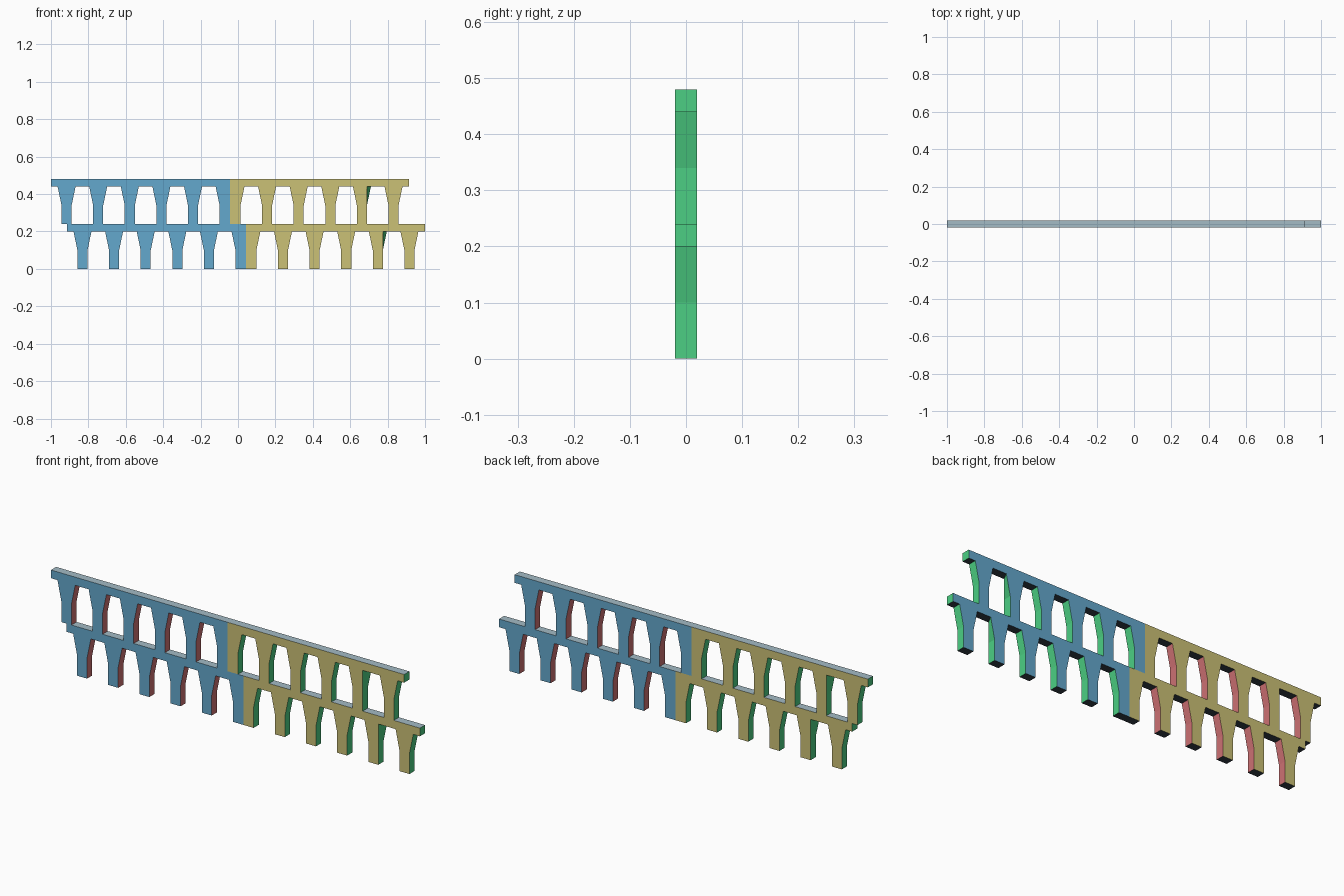
import bpy, bmesh

if "Cube" in bpy.data.objects:
    bpy.data.objects.remove(bpy.data.objects["Cube"])


def material(name, rgb):
    m = bpy.data.materials.new(name)
    lin = [((c / 255 + 0.055) / 1.055) ** 2.4 for c in rgb]
    m.diffuse_color = (*lin, 1)
    m.use_nodes = True
    m.node_tree.nodes["Principled BSDF"].inputs["Base Color"].default_value = m.diffuse_color
    return m


MATS = [material("blue", (100, 168, 205)), material("ochre", (203, 193, 118)),
        material("green", (76, 207, 131)), material("rose", (205, 113, 115)),
        material("pale_grey_blue", (163, 187, 197)), material("dark_slate", (50, 60, 69))]
BLUE, OCHRE, GREEN, ROSE, PALE, DARK = range(6)

LENGTH, DEPTH = 0.9575, 0.02          # half-tier length, half thickness
FOOT, FLARE = 0.027, 0.048            # pier half widths, bottom and top
Z_FLARE, Z_DECK, Z_TOP = 0.10, 0.20, 0.24


def half_outline():
    """Deck with hanging flared piers, measured outward from the tier centre."""
    pts = [(0, Z_TOP), (LENGTH, Z_TOP), (LENGTH, Z_DECK)]
    for i in range(5):
        c = 0.874 - 0.169 * i
        pts += [(c + FLARE, Z_DECK), (c + FOOT, Z_FLARE), (c + FOOT, 0),
                (c - FOOT, 0), (c - FOOT, Z_FLARE), (c - FLARE, Z_DECK)]
    # half of the wide central pier
    return pts + [(0.077, Z_DECK), (0.056, Z_FLARE), (0.056, 0), (0, 0)]


def half_tier(name, cx, z0, s):
    """s = 1 is the right half, s = -1 the same half turned 180 degrees."""
    pts = half_outline()
    n = len(pts)
    bm = bmesh.new()
    rings = []
    for y in (-DEPTH, DEPTH):
        ring = []
        for i, (o, z) in enumerate(pts):
            # second pier has one unflared top corner on its ochre side
            if i == 9 and y < 0:
                o -= FLARE - FOOT
            ring.append(bm.verts.new((cx + s * o, s * y, z0 + z)))
        rings.append(ring)
    a, b = rings
    bm.faces.new(a)
    bm.faces.new(b[::-1])
    for i in range(n - 1):             # the joint at the centre stays open
        bm.faces.new((a[i], b[i], b[i + 1], a[i + 1]))
    # The outline runs clockwise seen from -y, so flip it to face outward
    bm.normal_update()
    if a[0].link_faces[0].normal.y * s > 0:
        bmesh.ops.reverse_faces(bm, faces=bm.faces[:])
        bm.normal_update()
    # Colour each face by its direction
    for f in bm.faces:
        nx, ny, nz = f.normal
        if nz > 0.9:
            f.material_index = PALE
        elif nz < -0.9:
            f.material_index = DARK
        elif abs(ny) > 0.9:
            f.material_index = OCHRE if ny * s < 0 else BLUE
        else:
            f.material_index = GREEN if nx * s > 0 else ROSE
    me = bpy.data.meshes.new(name)
    bm.to_mesh(me)
    bm.free()
    for m in MATS:
        me.materials.append(m)
    bpy.context.collection.objects.link(bpy.data.objects.new(name, me))


# Two tiers, offset sideways, each from two halves
for tier, cx, z0 in (("lower", 0.0425, 0), ("upper", -0.0425, Z_TOP)):
    for side, s in (("left", -1), ("right", 1)):
        half_tier(f"{tier}_arcade_{side}", cx, z0, s)
